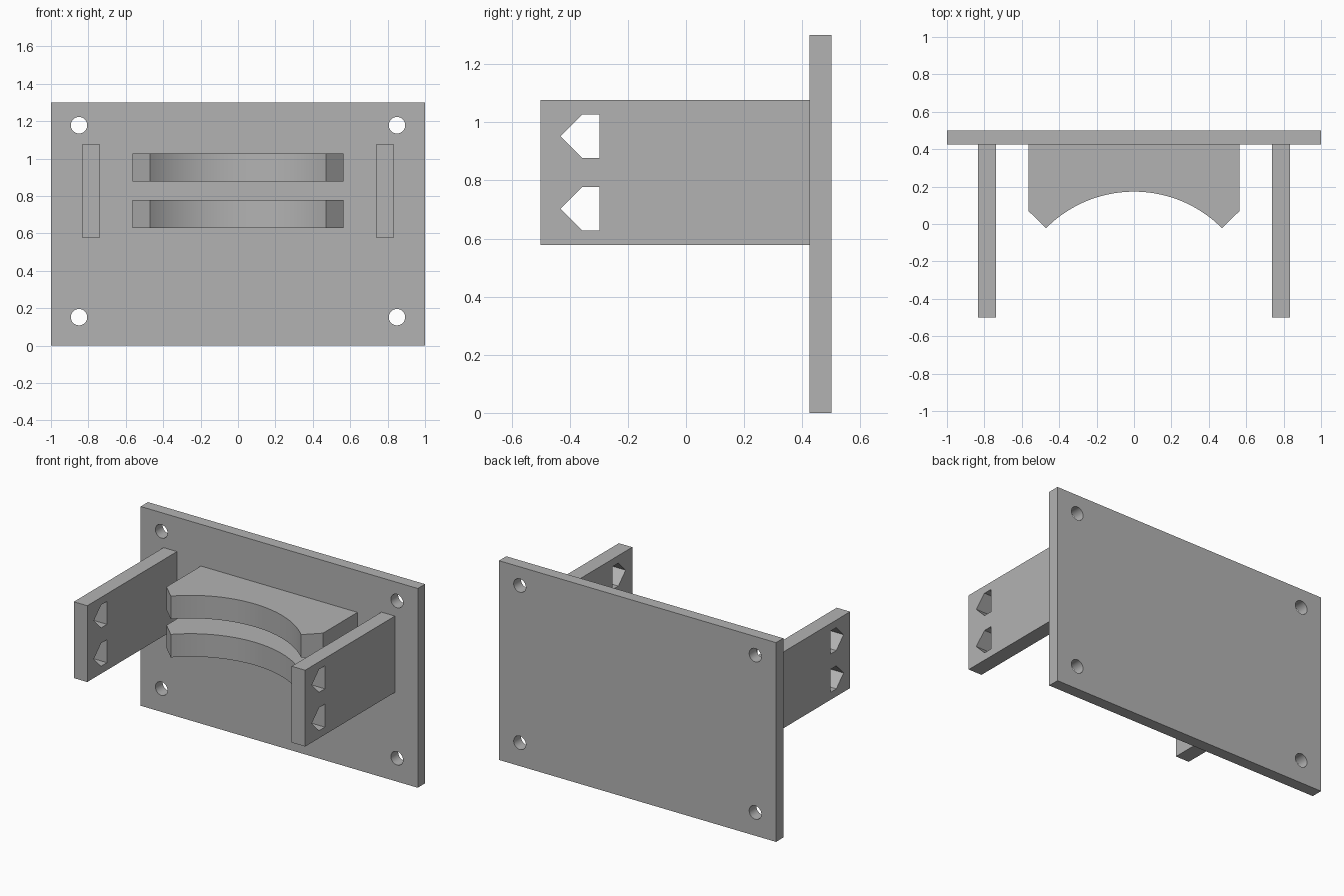
import bpy
import bmesh
from math import sin, cos, asin, pi, radians
from mathutils import Vector

cube = bpy.data.objects.get("Cube")
if cube:
    bpy.data.objects.remove(cube, do_unlink=True)

grey = bpy.data.materials.new("plain grey")
grey.use_nodes = True
colour = (0.45, 0.45, 0.45, 1)
grey.diffuse_color = colour
grey.node_tree.nodes["Principled BSDF"].inputs["Base Color"].default_value = colour


def slab(name, loops, axis, start, end):
    """Extrude an outline (first loop) with holes (other loops) along an axis."""
    def place(u, v):
        return {"x": (start, u, v), "y": (u, start, v), "z": (u, v, start)}[axis]

    bm = bmesh.new()
    edges = []
    for loop in loops:
        verts = [bm.verts.new(place(u, v)) for u, v in loop]
        edges += [bm.edges.new((a, b)) for a, b in zip(verts, verts[1:] + verts[:1])]
    bmesh.ops.triangle_fill(bm, use_beauty=True, use_dissolve=False, edges=edges)
    result = bmesh.ops.extrude_face_region(bm, geom=bm.faces[:], use_keep_orig=True)
    moved = [g for g in result["geom"] if isinstance(g, bmesh.types.BMVert)]
    shift = Vector([end - start if a == axis else 0 for a in "xyz"])
    bmesh.ops.translate(bm, verts=moved, vec=shift)
    bmesh.ops.recalc_face_normals(bm, faces=bm.faces[:])

    mesh = bpy.data.meshes.new(name)
    bm.to_mesh(mesh)
    bm.free()
    mesh.materials.append(grey)
    obj = bpy.data.objects.new(name, mesh)
    bpy.context.collection.objects.link(obj)
    bpy.ops.object.select_all(action="DESELECT")
    obj.select_set(True)
    bpy.context.view_layer.objects.active = obj
    bpy.ops.object.shade_smooth_by_angle(angle=radians(30))


def rectangle(u0, v0, u1, v1):
    return [(u0, v0), (u1, v0), (u1, v1), (u0, v1)]


def circle(u, v, r, n=32):
    return [(u + r * cos(2 * pi * i / n), v + r * sin(2 * pi * i / n)) for i in range(n)]


# Back plate with four screw holes
screw_holes = [circle(x, z, 0.044) for x in (-0.85, 0.85) for z in (0.152, 1.178)]
slab("back_plate", [rectangle(-1, 0, 1, 1.3)] + screw_holes, "y", 0.425, 0.5)


# Side arms, each with two pointed windows
def window(z):
    return [(-0.432, z), (-0.357, z - 0.075), (-0.297, z - 0.075),
            (-0.297, z + 0.075), (-0.357, z + 0.075)]


arm = [rectangle(-0.5, 0.578, 0.425, 1.076), window(0.702), window(0.952)]
slab("left_arm", arm, "x", 0.738, 0.835)
slab("right_arm", arm, "x", -0.835, -0.738)

# Two saddle shelves with a concave front edge
half, tip, crown = 0.47, -0.022, 0.173
rise = crown - tip
radius = (half ** 2 + rise ** 2) / (2 * rise)
sweep = asin(half / radius)
steps = 40
arc = [(radius * sin(a), crown - radius + radius * cos(a))
       for a in (sweep * (2 * i / steps - 1) for i in range(steps + 1))]
saddle = [(-0.565, 0.425), (-0.565, 0.07)] + arc + [(0.565, 0.07), (0.565, 0.425)]
slab("lower_saddle", [saddle], "z", 0.628, 0.778)
slab("upper_saddle", [saddle], "z", 0.878, 1.028)
